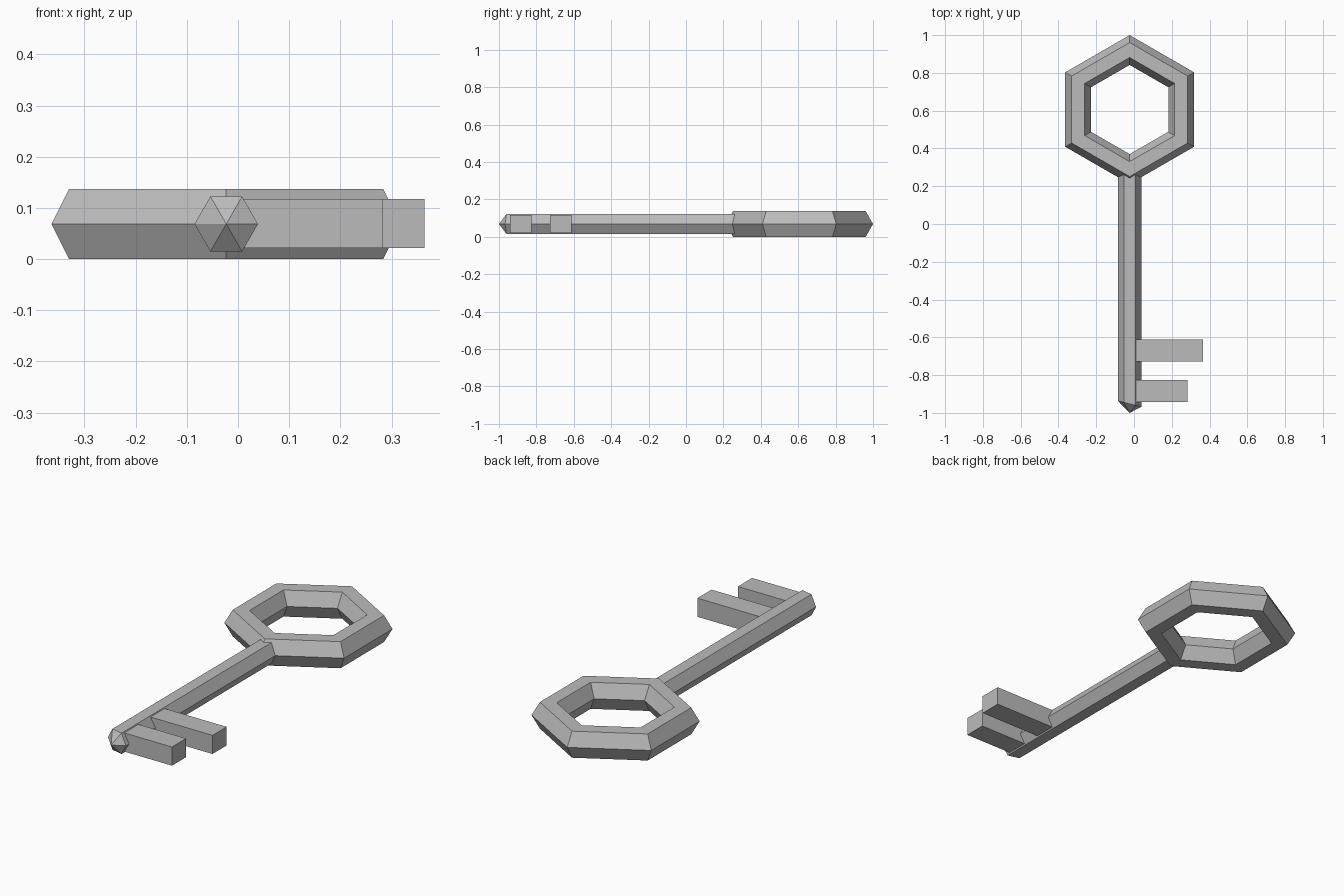
import bpy, bmesh
from math import pi
from mathutils import Matrix, Vector

cube = bpy.data.objects.get("Cube")
if cube:
    bpy.data.objects.remove(cube, do_unlink=True)

AXIS_X, MID_Z = -0.023, 0.0685

# Single grey metal
metal = bpy.data.materials.new("grey_metal")
metal.use_nodes = True
GREY = (0.5, 0.5, 0.5, 1)
metal.diffuse_color = GREY
bsdf = next(n for n in metal.node_tree.nodes if n.type == 'BSDF_PRINCIPLED')
bsdf.inputs["Base Color"].default_value = GREY


def add_part(name, bm):
    mesh = bpy.data.meshes.new(name)
    bmesh.ops.recalc_face_normals(bm, faces=bm.faces)
    bm.to_mesh(mesh)
    bm.free()
    mesh.materials.append(metal)
    obj = bpy.data.objects.new(name, mesh)
    bpy.context.collection.objects.link(obj)
    return obj


# Bow: six-sided ring with a six-sided section, corner pointing along y
bpy.ops.mesh.primitive_torus_add(
    major_segments=6, minor_segments=6, major_radius=0.315, minor_radius=0.079,
    location=(AXIS_X, 0.606, MID_Z), rotation=(0, 0, pi / 2))
bow = bpy.context.object
bow.name = bow.data.name = "bow_ring"
bow.data.materials.append(metal)

# Shaft: hexagonal bar, front end cut at a slant and drawn to a point
bm = bmesh.new()
bmesh.ops.create_cone(bm, cap_ends=True, segments=6, radius1=0.062,
                      radius2=0.062, depth=1, matrix=Matrix.Rotation(pi / 2, 4, 'X'))
# Turn the section so its corners point left and right
if max(v.co.x for v in bm.verts) < 0.06:
    bmesh.ops.rotate(bm, verts=bm.verts, matrix=Matrix.Rotation(pi / 6, 3, 'Y'))
for v in bm.verts:
    v.co.y = 0.28 if v.co.y > 0 else -0.952 - 0.25 * v.co.x
    v.co += Vector((AXIS_X, 0, MID_Z))
front_cap = min(bm.faces, key=lambda f: f.calc_center_median().y)
tip = bmesh.ops.poke(bm, faces=[front_cap])["verts"][0]
tip.co = (AXIS_X, -1, MID_Z)
add_part("shaft", bm)

# Bit: two square teeth on the left side
for name, y, end_x in (("long_tooth", -0.67, 0.364), ("short_tooth", -0.884, 0.283)):
    bm = bmesh.new()
    bmesh.ops.create_cube(bm, size=1)
    start_x = 0.005
    bmesh.ops.scale(bm, verts=bm.verts, vec=(end_x - start_x, 0.115, 0.096))
    bmesh.ops.translate(bm, verts=bm.verts, vec=((start_x + end_x) / 2, y, MID_Z + 0.001))
    add_part(name, bm)
